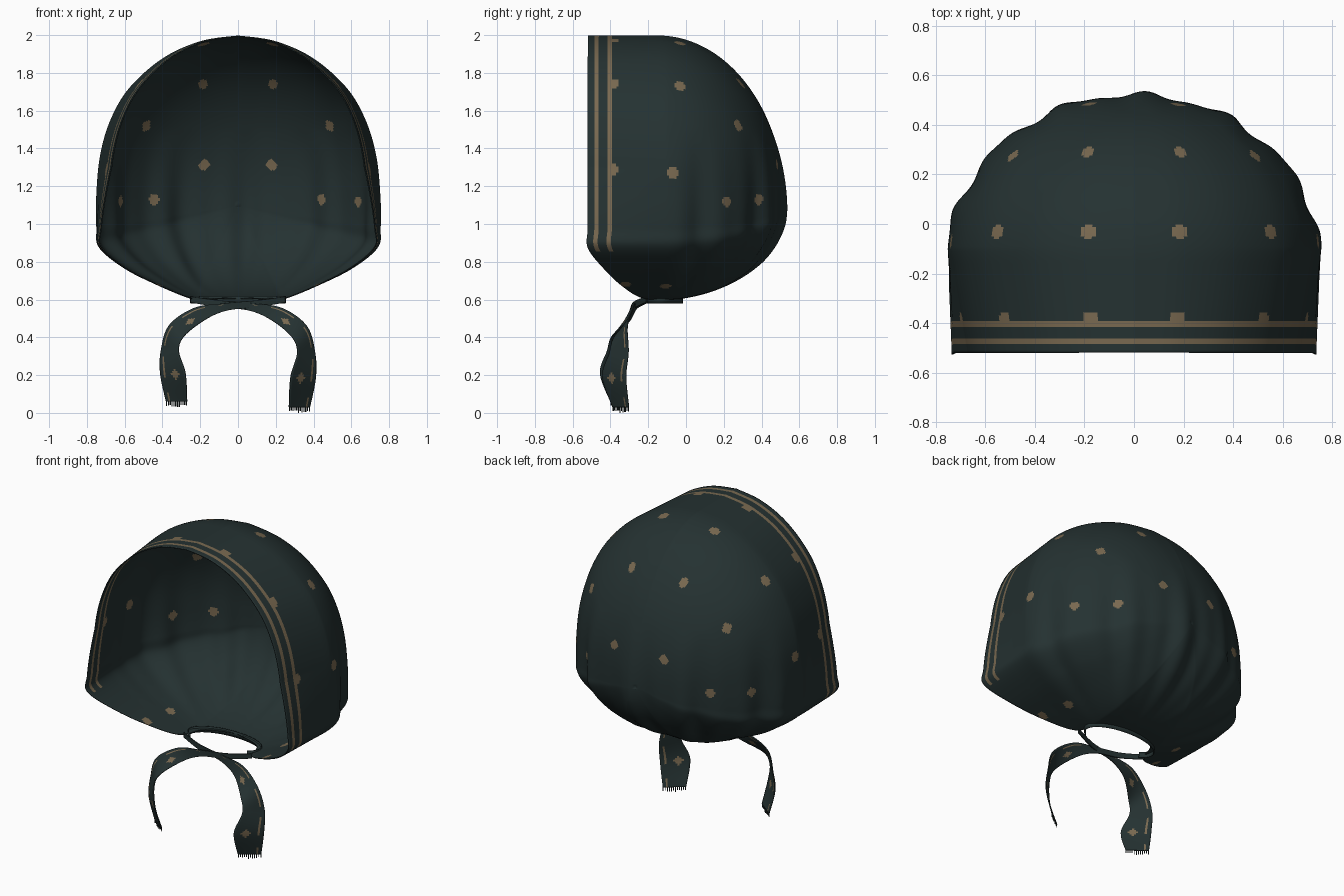
import bpy, math, random
from mathutils import Vector

if "Cube" in bpy.data.objects:
    bpy.data.objects.remove(bpy.data.objects["Cube"])

random.seed(4)


def material(name, rgb):
    m = bpy.data.materials.new(name)
    m.diffuse_color = (*rgb, 1)
    m.use_nodes = True
    m.node_tree.nodes["Principled BSDF"].inputs["Base Color"].default_value = m.diffuse_color
    return m


CLOTH = material("dark green cloth", (0.018, 0.031, 0.031))
TAN = material("tan print", (0.19, 0.14, 0.08))


def clamp(v):
    return max(0.0, min(1.0, v))


def spline(pts, k):
    """Catmull-Rom through pts (any dimension), k in 0..1."""
    n = len(pts) - 1
    f = k * n
    i = min(int(f), n - 1)
    t = f - i
    a, b, c, d = (pts[max(0, min(n, j))] for j in (i - 1, i, i + 1, i + 2))
    return [0.5 * (2 * q + (r - p) * t + (2 * p - 5 * q + 4 * r - s) * t * t
                   + (3 * q - p - 3 * r + s) * t ** 3) for p, q, r, s in zip(a, b, c, d)]


def make(name, verts, faces, mats=None, thick=0.006):
    me = bpy.data.meshes.new(name)
    me.from_pydata(verts, [], faces)
    me.materials.append(CLOTH)
    me.materials.append(TAN)
    for i, p in enumerate(me.polygons):
        p.use_smooth = True
        if mats:
            p.material_index = mats[i]
    ob = bpy.data.objects.new(name, me)
    bpy.context.collection.objects.link(ob)
    if thick:
        s = ob.modifiers.new("thickness", "SOLIDIFY")
        s.thickness = thick
        s.offset = 0
    return ob


# Half outline seen from the front: x, z, and y of the open rim there
OUTLINE = [(0, 1.995, -.52), (.2, 1.965, -.52), (.4, 1.875, -.52), (.575, 1.72, -.52),
           (.675, 1.55, -.52), (.73, 1.36, -.52), (.75, 1.15, -.52), (.75, .98, -.52),
           (.735, .875, -.52), (.6, .765, -.435), (.42, .675, -.34), (.26, .61, -.23),
           (.19, .6, -.08), (0, .598, -.02)]
ZC, Y0, LEN, ARC = 1.1, -.15, .67, .8
NU, NV = 360, 140


def hood_point(col, s):
    """Point on the hood: col goes round the rim, s from rim to back pole."""
    k = col / (NU / 2)
    side = 1
    if k > 1:
        k, side = 2 - k, -1
    x, z, yr = spline(OUTLINE, k)
    straight = max(0.0, Y0 - yr)
    a0 = math.asin(max(0.0, (yr - Y0) / LEN))
    d = s * (straight + (math.pi / 2 - a0) * ARC)
    if d < straight:
        y, f = yr + d, 1.0
    else:
        a = a0 + (d - straight) / ARC
        y, f = Y0 + LEN * math.sin(a), math.cos(a)
    taper = clamp((-.1 - y) / .42) * (.02 + .075 * clamp((z - .9) / .4))
    x = side * x * f * (1 - taper)
    z = ZC + (z - ZC) * f
    # soft pleats fanning up from the neck
    phi = math.atan2(x, y + .13)
    amp = .012 * clamp((1.5 - z) / .5) * clamp((z - .6) / .2) * clamp((y + .25) / .3)
    w = amp * (math.sin(13 * phi + .6) + .5 * math.sin(23 * phi))
    return (x + w * math.sin(phi), y + w * math.cos(phi), z), d


# Hood shell
verts, dist = [], []
for j in range(NV):
    for i in range(NU):
        p, d = hood_point(i, j / NV)
        verts.append(p)
        dist.append(d)
pole = len(verts)
verts.append((0, .52, ZC))

# Printed spots, mirrored, snapped to the cloth
SPOTS = [(.19, -.03, 1.96), (.56, -.03, 1.74), (.19, .31, 1.76), (.51, .30, 1.53),
         (.185, .495, 1.32), (.45, .39, 1.13), (.64, .22, 1.12), (.745, -.07, 1.27),
         (.18, -.385, 1.98), (.52, -.385, 1.74), (.71, -.385, 1.29),
         (.44, -.32, .68), (.42, -.11, .67)]
vecs = [Vector(v) for v in verts]
spots = []
for x, y, z in SPOTS:
    for sx in (x, -x):
        c = Vector((sx, y, z))
        spots.append(min(vecs, key=lambda v: (v - c).length_squared))

faces, mats = [], []
for j in range(NV):
    for i in range(NU):
        a, b = j * NU + i, j * NU + (i + 1) % NU
        if j < NV - 1:
            f = (a, b, b + NU, a + NU)
        else:
            f = (a, b, pole)
        c = sum((vecs[q] for q in f), Vector()) / len(f)
        d = (dist[f[0]] + dist[f[2]]) / 2 if j < NV - 1 else 9
        # two border stripes along the face opening, then spots
        stripe = c.z > .86 and (.034 < d < .058 or .104 < d < .128) and c.y < -.3
        spot = any((c - q).length_squared < .029 ** 2 for q in spots)
        faces.append(f)
        mats.append(1 if stripe or spot else 0)
make("hood", verts, faces, mats)

# Gathered band around the back of the neck
bv, bf = [], []
for i in range(41):
    a = math.radians(-35 + 250 * i / 40)
    x, y = .25 * math.cos(a), -.135 + .115 * math.sin(a)
    bv += [(x, y, .58), (x * 1.01, y, .618)]
    if i:
        n = 2 * i
        bf.append((n - 2, n, n + 1, n - 1))
make("neck_band", bv, bf)

# Tie: centre x, y, z and half-width vector
TIE = [(-.25, -.2, .6, 0, 0, .016), (-.1, -.25, .578, 0, 0, .018),
       (.07, -.27, .56, .005, 0, .02), (.21, -.29, .52, .025, .01, .034),
       (.325, -.345, .43, .038, .035, .03), (.36, -.355, .32, .046, .05, .004),
       (.345, -.38, .19, .066, .062, 0), (.325, -.345, .03, .055, .042, 0)]


def tie(name, side, end, push):
    rows, cols = 90, 14
    v, f, m = [], [], []
    for r in range(rows + 1):
        x, y, z, wx, wy, wz = spline(TIE, r / rows)
        z += (end - .03) * clamp((.5 - z) / .47)
        y += push
        for c in range(cols + 1):
            t = 2 * c / cols - 1
            v.append((side * (x + wx * t), y + wy * t, z + wz * t))
    for r in range(rows):
        for c in range(cols):
            a = r * (cols + 1) + c
            f.append((a, a + 1, a + cols + 2, a + cols + 1))
            # broken edge line and a few spots
            line = c == 11 and r > 25 and r % 17 < 11
            dot = any(((r - q) / 2.2) ** 2 + ((c - 5) / 2.2) ** 2 < 1 for q in (43, 77))
            m.append(1 if line or dot else 0)
    make(name, v, f, m)
    # frayed threads at the end
    fv, ff = [], []
    x, y, z, wx, wy, wz = TIE[-1]
    for i in range(12):
        t = -.96 + 1.92 * i / 11
        low = end - (.03 if i == 5 else random.uniform(.016, .029))
        n = len(fv)
        for dt, h in ((-.04, end + .002), (.04, end + .002), (.04, low), (-.04, low)):
            fv.append((side * (x + wx * (t + dt)), y + push + wy * (t + dt), h))
        ff.append((n, n + 1, n + 2, n + 3))
    make(name + "_fringe", fv, ff, thick=.003)


tie("right_tie", 1, .03, 0)
tie("left_tie", -1, .06, -.012)
